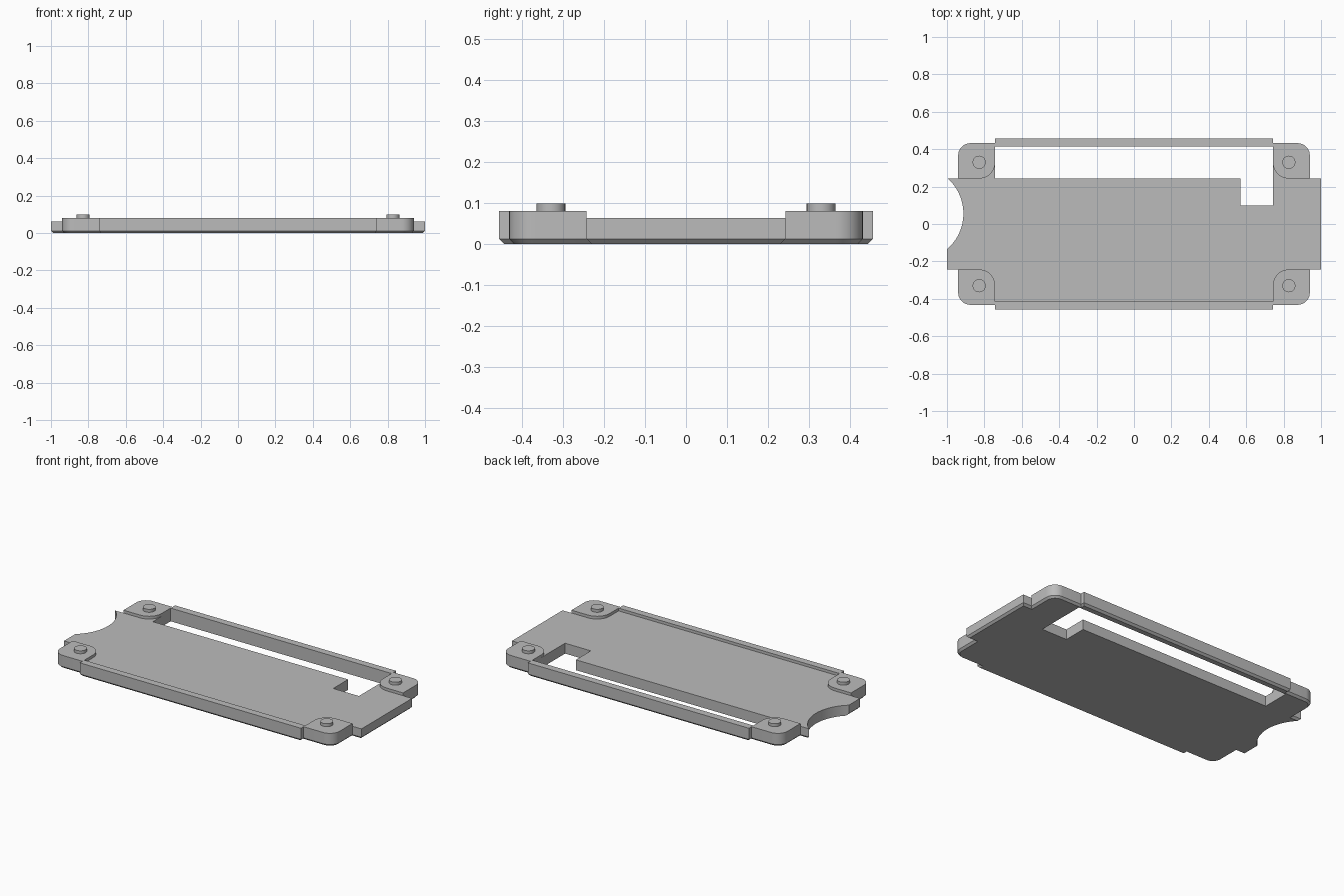
import bpy
import bmesh
from math import cos, sin, pi

default = bpy.data.objects.get("Cube")
if default:
    bpy.data.objects.remove(default, do_unlink=True)

grey = bpy.data.materials.new("light grey")
grey.use_nodes = True
COLOUR = (0.5, 0.5, 0.5, 1)
grey.diffuse_color = COLOUR
grey.node_tree.nodes["Principled BSDF"].inputs["Base Color"].default_value = COLOUR

# Shared dimensions
END_X, END_Y = 1.0, 0.243
PAD_X, PAD_Y = 0.94, 0.432
RAIL_X, RAIL_Y, RAIL_IN = 0.743, 0.457, 0.414
FLOOR, RIM, PEG_TOP = 0.063, 0.08, 0.098


def arc(cx, cy, r, start, end, steps=10):
    return [(cx + r * cos(start + (end - start) * i / steps),
             cy + r * sin(start + (end - start) * i / steps)) for i in range(steps + 1)]


def four_way(quarter):
    """Mirror a first-quadrant path (from +x to +y) into a closed outline."""
    half = quarter + [(-x, y) for x, y in reversed(quarter)]
    return half + [(-x, -y) for x, y in half]


def prism(name, outline, z0, z1, chamfer=0):
    bm = bmesh.new()
    base = bm.faces.new([bm.verts.new((x, y, z0)) for x, y in outline])
    top = bmesh.ops.extrude_face_region(bm, geom=[base], use_keep_orig=True)
    bmesh.ops.translate(bm, vec=(0, 0, z1 - z0),
                        verts=[v for v in top["geom"] if isinstance(v, bmesh.types.BMVert)])
    bmesh.ops.recalc_face_normals(bm, faces=bm.faces)
    if chamfer:
        low = [e for e in bm.edges if all(abs(v.co.z - z0) < 1e-5 for v in e.verts)]
        bmesh.ops.bevel(bm, geom=low, offset=chamfer, segments=1, affect='EDGES')
    mesh = bpy.data.meshes.new(name)
    bm.to_mesh(mesh)
    bm.free()
    obj = bpy.data.objects.new(name, mesh)
    bpy.context.collection.objects.link(obj)
    mesh.materials.append(grey)
    return obj


def select_only(obj):
    bpy.ops.object.select_all(action='DESELECT')
    obj.select_set(True)
    bpy.context.view_layer.objects.active = obj


def cut(obj, cutter):
    mod = obj.modifiers.new("cut", 'BOOLEAN')
    mod.operation, mod.solver, mod.object = 'DIFFERENCE', 'EXACT', cutter
    select_only(obj)
    bpy.ops.object.modifier_apply(modifier=mod.name)
    bpy.data.objects.remove(cutter, do_unlink=True)


# Body: end tabs, rounded corners and long side rails in one outline
R = 0.065
body = prism("tray_body", four_way(
    [(END_X, END_Y), (PAD_X, END_Y)]
    + arc(PAD_X - R, PAD_Y - R, R, 0, pi / 2)
    + [(RAIL_X, PAD_Y), (RAIL_X, RAIL_Y)]), 0, RIM, 0.012)

# Recessed floor, leaving the rails and corner pads standing
R = 0.085
cut(body, prism("floor_cutter", four_way(
    [(END_X + 0.1, END_Y)]
    + arc(RAIL_X + R, END_Y + R, R, -pi / 2, -pi)
    + [(RAIL_X, RAIL_IN)]), FLOOR, 0.2))

# Long slot with a side notch
cut(body, prism("slot_cutter", [
    (-RAIL_X, END_Y), (0.57, END_Y), (0.57, 0.1), (RAIL_X, 0.1),
    (RAIL_X, RAIL_IN), (-RAIL_X, RAIL_IN)], -0.1, 0.2))

# Curved bite in the right end
cut(body, prism("bite_cutter", arc(-1.164, 0.056, 0.252, 0, 2 * pi, 64)[:-1], -0.1, 0.2))
select_only(body)
bpy.ops.object.shade_smooth_by_angle(angle=pi / 6)

# Locating pegs on the corner pads
for side, sx in (("right", -1), ("left", 1)):
    for end, sy in (("front", -1), ("back", 1)):
        peg = prism(f"{end}_{side}_peg",
                    arc(sx * 0.828, sy * 0.33, 0.035, 0, 2 * pi, 32)[:-1], RIM - 0.005, PEG_TOP)
        select_only(peg)
        bpy.ops.object.shade_smooth_by_angle(angle=pi / 6)
